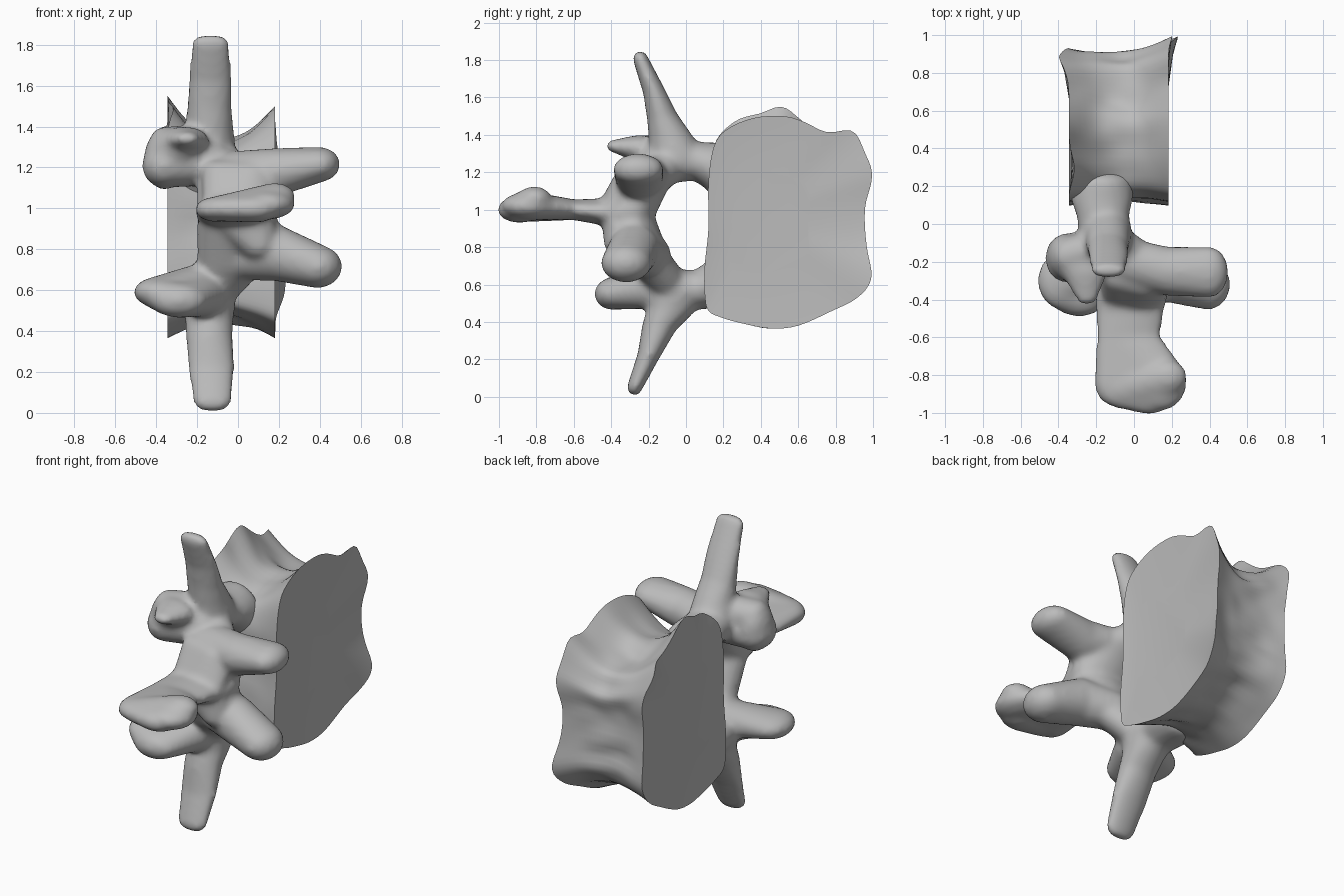
import bpy, bmesh, math
from mathutils import Vector, noise

if "Cube" in bpy.data.objects:
    bpy.data.objects.remove(bpy.data.objects["Cube"])

bone = bpy.data.materials.new("bone_grey")
bone.use_nodes = True
bone.diffuse_color = (0.5, 0.5, 0.5, 1)
bone.node_tree.nodes["Principled BSDF"].inputs["Base Color"].default_value = (0.5, 0.5, 0.5, 1)


def finish(bm, name, angle):
    bmesh.ops.recalc_face_normals(bm, faces=bm.faces)
    mesh = bpy.data.meshes.new(name)
    bm.to_mesh(mesh)
    bm.free()
    mesh.materials.append(bone)
    obj = bpy.data.objects.new(name, mesh)
    bpy.context.collection.objects.link(obj)
    bpy.ops.object.select_all(action='DESELECT')
    obj.select_set(True)
    bpy.context.view_layer.objects.active = obj
    bpy.ops.object.shade_smooth_by_angle(angle=math.radians(angle))
    return obj


def hull(bm, *blobs):
    """Convex skin around ellipsoids given as (x, y, z, rx, ry, rz)."""
    part = bmesh.new()
    for x, y, z, rx, ry, rz in blobs:
        ball = bmesh.ops.create_icosphere(part, subdivisions=3, radius=1)
        for v in ball["verts"]:
            v.co = Vector((x + v.co.x * rx, y + v.co.y * ry, z + v.co.z * rz))
    bmesh.ops.delete(part, geom=part.edges[:], context='EDGES_FACES')
    out = bmesh.ops.convex_hull(part, input=part.verts[:])
    loose = {g for g in out["geom_interior"] + out["geom_unused"] if isinstance(g, bmesh.types.BMVert)}
    bmesh.ops.delete(part, geom=list(loose), context='VERTS')
    temp = bpy.data.meshes.new("temp")
    part.to_mesh(temp)
    part.free()
    bm.from_mesh(temp)
    bpy.data.meshes.remove(temp)


def chain(bm, *blobs):
    for a, b in zip(blobs, blobs[1:]):
        hull(bm, a, b)


# Vertebral body: outline in (y, z), lofted along x with a narrow waist
outline = [(.12, .46), (.2, .42), (.31, .39), (.45, .365), (.6, .38), (.78, .46), (.9, .53),
           (.97, .64), (.96, .8), (.955, 1.0), (.975, 1.15), (.96, 1.26), (.89, 1.37), (.75, 1.41),
           (.63, 1.47), (.52, 1.5), (.36, 1.49), (.22, 1.43), (.15, 1.34), (.12, 1.15),
           (.12, .9), (.1, .7), (.1, .55)]
left_x, right_x, rows = -.345, .182, 18

# Lips on the rims: end of the body, centre (y, z), spread, and pull in x, y, z
lips = [(1, .97, .64, .16, (.05, .02, -.01)), (1, .96, 1.2, .12, (.02, .02, 0)),
        (1, .86, 1.37, .08, (0, .02, .04)), (0, .9, 1.3, .1, (-.06, -.01, .03)),
        (0, .52, 1.5, .1, (0, 0, .05)), (0, .3, 1.45, .1, (.03, 0, .02))]


def smooth_loop(pts, steps):
    loop = []
    for i in range(len(pts)):
        a, b, c, d = (Vector(pts[(i + k) % len(pts)]) for k in (-1, 0, 1, 2))
        for s in range(steps):
            t = s / steps
            loop.append(b + (c - a) * t / 2 + (a * 2 - b * 5 + c * 4 - d) * t * t / 2
                        + (b * 3 - a - c * 3 + d) * t ** 3 / 2)
    return loop


def add_ring(bm, t, scale=1, dish=0):
    """Cross-section at t along the body: 0 is the left-hand end, 1 the other."""
    waist = math.sin(math.pi * t)
    verts = []
    for y, z in smooth_loop(outline, 4):
        x = left_x + (right_x - left_x) * t + dish
        n = noise.noise(Vector((x * 5, y * 7, z * 7))) * .05 * waist
        sy = scale * (1 - .09 * waist - .07 * (1 - t) * (y > .35) + n)
        sz = scale * (1 - (.31 if z > .94 else .14) * waist + n)
        p = Vector((x, .35 + (y - .35) * sy, .94 + (z - .94) * sz))
        for end, ly, lz, spread, pull in lips:
            near = math.exp(-((y - ly) ** 2 + (z - lz) ** 2) / spread ** 2)
            p += Vector(pull) * near * (1 - abs(end - t)) ** 4 * scale ** 4
        verts.append(bm.verts.new(p))
    return verts


bm = bmesh.new()
rings = [add_ring(bm, 0, .5, .012), add_ring(bm, 0, .88, .004)]
rings += [add_ring(bm, i / rows) for i in range(rows + 1)]
rings += [add_ring(bm, 1, .88, -.004), add_ring(bm, 1, .5, -.012)]
for a, b in zip(rings, rings[1:]):
    for i in range(len(a)):
        j = (i + 1) % len(a)
        bm.faces.new((a[i], a[j], b[j], b[i]))
bm.faces.new(rings[0])
bm.faces.new(rings[-1])
finish(bm, "vertebral_body", 50)

# Posterior arch, fused from overlapping bony parts
bm = bmesh.new()
# Pedicles: arch root, neck, flare into the body
for z, s in ((1.26, 1), (.57, -1)):
    chain(bm, (-.15, -.06, z, .14, .11, .115), (-.165, .05, z, .14, .05, .105),
          (-.17, .13, z - .03 * s, .165, .05, .13), (-.17, .21, z - .08 * s, .17, .08, .18))
# Transverse processes
chain(bm, (-.135, -.245, 1.81, .095, .04, .04), (-.135, -.17, 1.63, .105, .06, .05),
      (-.14, -.125, 1.49, .11, .085, .06), (-.14, -.08, 1.38, .12, .12, .06), (-.15, -.05, 1.28, .14, .15, .1))
chain(bm, (-.125, -.275, .05, .095, .04, .045), (-.13, -.2, .22, .115, .06, .05),
      (-.14, -.14, .38, .115, .095, .06), (-.14, -.08, .47, .12, .13, .06), (-.15, -.05, .56, .14, .16, .09))
# Laminae meeting at the midline
chain(bm, (-.13, -.09, 1.24, .13, .1, .1), (-.03, -.19, 1.16, .17, .11, .09), (0, -.29, 1.0, .2, .135, .09))
chain(bm, (-.13, -.09, .6, .13, .1, .1), (-.03, -.2, .74, .17, .11, .1), (0, -.29, .93, .2, .135, .07))
# Inferior articular processes
chain(bm, (-.02, -.2, 1.18, .13, .12, .1), (.18, -.25, 1.175, .1, .13, .12), (.4, -.255, 1.215, .1, .135, .085))
chain(bm, (0, -.2, .76, .13, .12, .11), (.18, -.28, .785, .1, .135, .14), (.39, -.32, .715, .12, .135, .105))
# Webs from the spine root to the articular processes
hull(bm, (0, -.4, 1.01, .17, .07, .06), (.06, -.27, 1.16, .13, .12, .08), (-.1, -.25, 1.18, .08, .1, .06))
hull(bm, (.02, -.38, .94, .16, .07, .04), (.1, -.32, .82, .1, .12, .08))
# Superior articular processes with their rear knobs
chain(bm, (-.15, -.14, 1.23, .12, .12, .12), (-.36, -.18, 1.21, .11, .13, .11))
chain(bm, (-.36, -.17, 1.24, .1, .12, .15), (-.26, -.25, 1.33, .12, .09, .07), (-.25, -.38, 1.34, .06, .05, .035))
hull(bm, (-.36, -.17, 1.3, .08, .1, .1), (-.2, -.13, 1.32, .1, .1, .09))
chain(bm, (-.15, -.14, .63, .12, .12, .11), (-.39, -.3, .59, .12, .15, .075), (-.29, -.4, .55, .14, .09, .085),
      (-.15, -.18, .58, .1, .12, .11))
# Spinous process: blade and broad end
blade = (-.03, -.6, 1.0, .17, .06, .055)
chain(bm, (-.01, -.33, .98, .2, .12, .1), (-.02, -.46, .99, .18, .06, .07), blade)
hull(bm, blade, (-.12, -.84, .995, .09, .12, .06), (.14, -.84, 1.02, .14, .15, .075))
hull(bm, (-.05, -.87, 1.0, .15, .11, .065), (.08, -.89, 1.0, .13, .12, .07), (.18, -.81, 1.06, .1, .09, .065))
arch = finish(bm, "posterior_arch", 60)
remesh = arch.modifiers.new("fuse", 'REMESH')
remesh.mode = 'VOXEL'
remesh.voxel_size = .018
remesh.use_smooth_shade = True
soften = arch.modifiers.new("soften", 'SMOOTH')
soften.factor = .5
soften.iterations = 8
